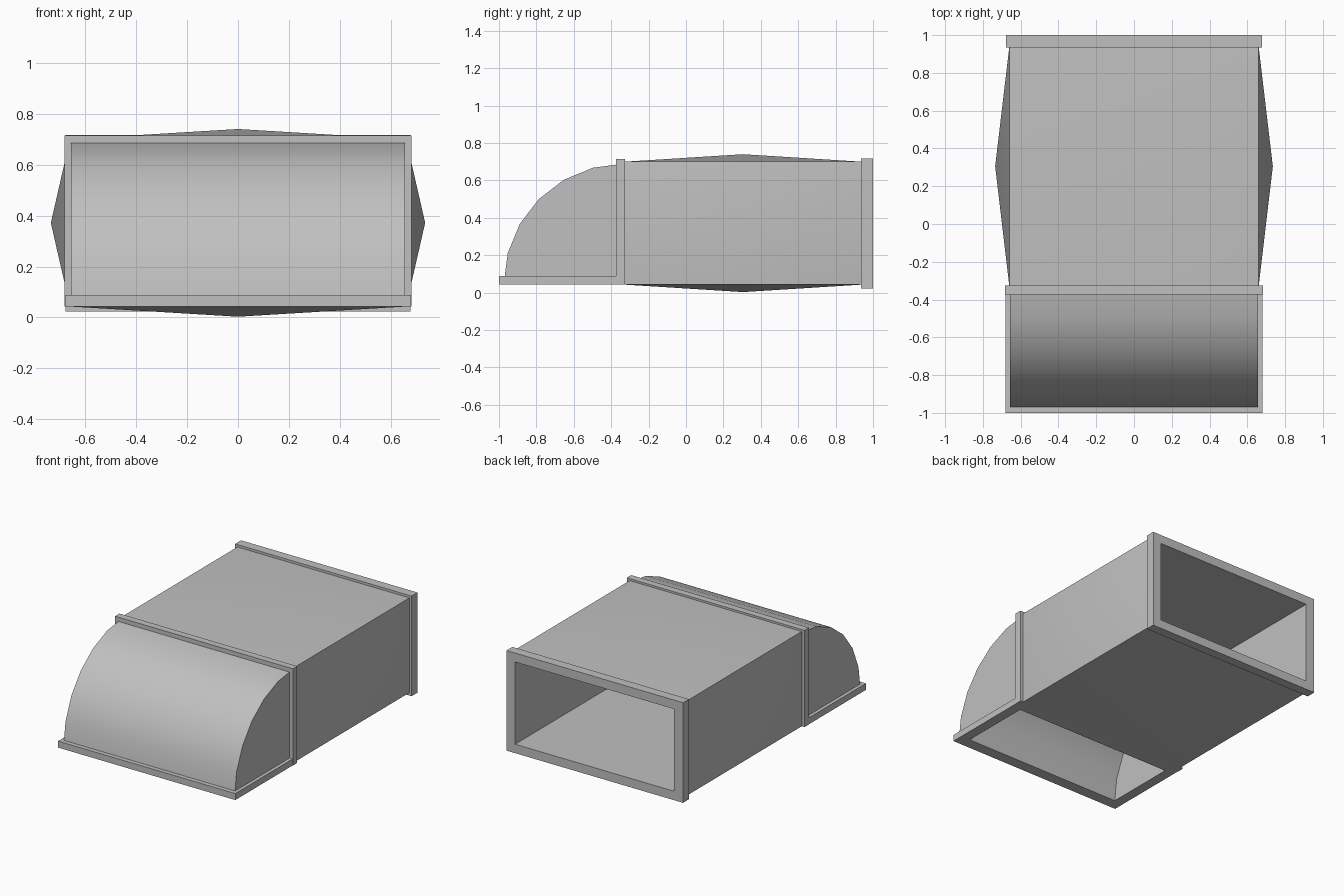
import bpy, bmesh, math
from mathutils import Vector

cube = bpy.data.objects.get("Cube")
if cube:
    bpy.data.objects.remove(cube, do_unlink=True)

# Single sheet-metal grey
metal = bpy.data.materials.new("galvanised grey")
metal.use_nodes = True
GREY = (0.53, 0.53, 0.53, 1)
metal.diffuse_color = GREY
metal.node_tree.nodes["Principled BSDF"].inputs["Base Color"].default_value = GREY


def upright(y, half, low, high):
    """Rectangular ring facing along y."""
    return [(-half, y, low), (half, y, low), (half, y, high), (-half, y, high)]


def level(z, half, front, back):
    """Rectangular ring facing along z."""
    return [(-half, front, z), (half, front, z), (half, back, z), (-half, back, z)]


def bend(half, near, far, steps=6):
    """Rings turning a quarter circle from facing down to facing back."""
    rings = []
    for i in range(steps + 1):
        a = math.radians(90 * i / steps)
        def point(x, r):
            return (x, HINGE_Y - r * math.cos(a), HINGE_Z + r * math.sin(a))
        rings.append([point(-half, far), point(half, far), point(half, near), point(-half, near)])
    return rings


def hollow(name, outer, inner, bulge=None):
    """Loft outer and inner skins, join their ends, optionally raise panel centres."""
    bm = bmesh.new()
    skins = [[[bm.verts.new(p) for p in ring] for ring in skin] for skin in (outer, inner)]
    panels = []
    for skin in skins:
        for a, b in zip(skin, skin[1:]):
            for i in range(4):
                j = (i + 1) % 4
                panels.append(bm.faces.new((a[i], a[j], b[j], b[i])))
    for end in (0, -1):
        a, b = skins[0][end], skins[1][end]
        for i in range(4):
            j = (i + 1) % 4
            bm.faces.new((a[i], a[j], b[j], b[i]))
    bmesh.ops.recalc_face_normals(bm, faces=bm.faces)
    if bulge:
        raised = bmesh.ops.poke(bm, faces=panels[:4])["verts"]
        middle = sum((v.co for v in raised), Vector()) / 4
        for v in raised:
            out = v.co - middle
            v.co += out.normalized() * (bulge[0] if abs(out.x) > 0.1 else bulge[1])
    mesh = bpy.data.meshes.new(name)
    bm.to_mesh(mesh)
    bm.free()
    mesh.materials.append(metal)
    obj = bpy.data.objects.new(name, mesh)
    bpy.context.collection.objects.link(obj)
    bpy.ops.object.select_all(action="DESELECT")
    obj.select_set(True)
    bpy.context.view_layer.objects.active = obj
    bpy.ops.object.shade_smooth_by_angle(angle=math.radians(30))
    return obj


HINGE_Y, HINGE_Z = -0.33, 0.045
HOLE = 0.61

# Straight duct with slightly raised panels
hollow("duct_body",
       [upright(y, 0.66, 0.043, 0.7) for y in (-0.33, 0.94)],
       [upright(y, HOLE, 0.085, 0.655) for y in (-0.33, 0.94)],
       bulge=(0.075, 0.04))

# Rear flange
hollow("rear_flange",
       [upright(y, 0.677, 0.023, 0.717) for y in (0.935, 1.0)],
       [upright(y, HOLE, 0.085, 0.655) for y in (0.935, 1.0)])

# Flange between duct and elbow
hollow("middle_flange",
       [upright(y, 0.682, 0.043, 0.714) for y in (-0.373, -0.325)],
       [upright(y, HOLE, 0.1, 0.64) for y in (-0.373, -0.325)])

# Downturned elbow
hollow("elbow", bend(0.656, 0.005, 0.645), bend(HOLE, 0.085, 0.59))

# Flange around the downward mouth
hollow("mouth_flange",
       [level(z, 0.68, -1.0, -0.33) for z in (0.043, 0.088)],
       [level(z, HOLE, -0.92, -0.415) for z in (0.043, 0.088)])
